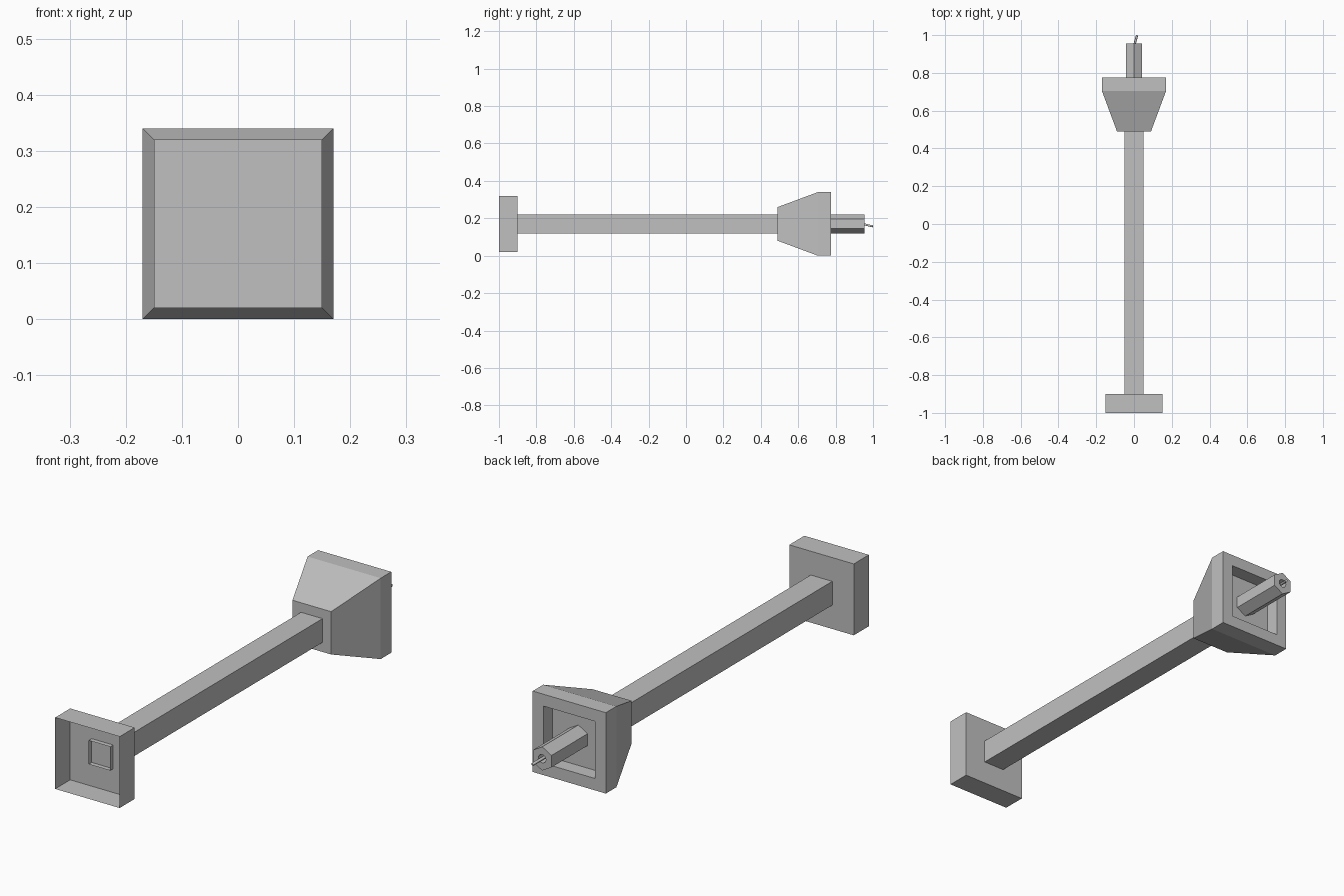
import bpy, bmesh
from math import cos, sin, pi, radians

cube = bpy.data.objects.get("Cube")
if cube:
    bpy.data.objects.remove(cube, do_unlink=True)

AXIS_Z = 0.17  # height of the long axis

grey = bpy.data.materials.new("plain_grey")
grey.use_nodes = True
colour = (0.53, 0.53, 0.53, 1)
grey.diffuse_color = colour
grey.node_tree.nodes["Principled BSDF"].inputs["Base Color"].default_value = colour


def ring_points(y, apothem, sides, count, turn):
    """Points round a regular polygon lying across the y axis."""
    step = 2 * pi / sides
    points = []
    for i in range(count):
        a = 2 * pi * i / count
        r = apothem / cos(a % step - step / 2)
        points.append((r * cos(a + turn), y, AXIS_Z + r * sin(a + turn)))
    return points


def loft(name, rings, count, turn, cap_start=False, cap_end=False):
    """Skin a list of (y, apothem, sides) rings."""
    bm = bmesh.new()
    loops = [[bm.verts.new(p) for p in ring_points(*ring, count, turn)] for ring in rings]
    for a, b in zip(loops, loops[1:]):
        for i in range(count):
            j = (i + 1) % count
            bm.faces.new((a[i], a[j], b[j], b[i]))
    if cap_start:
        bm.faces.new(loops[0][::-1])
    if cap_end:
        bm.faces.new(loops[-1])
    bmesh.ops.recalc_face_normals(bm, faces=bm.faces)
    mesh = bpy.data.meshes.new(name)
    bm.to_mesh(mesh)
    bm.free()
    mesh.materials.append(grey)
    obj = bpy.data.objects.new(name, mesh)
    bpy.context.collection.objects.link(obj)
    return obj


def square(name, profile, **caps):
    return loft(name, [(y, h, 4) for y, h in profile], 4, radians(45), **caps)


# Open tray at the front, with its floor at the back
square("end_tray", [(-1, 0.15), (-0.9, 0.15)], cap_end=True)

# Open square tube that pokes through the tray floor
square("pole", [(-0.92, 0.05), (0.5, 0.05)])

# Flared head with a shallow recess in its back
square("flared_head",
       [(0.49, 0.09), (0.705, 0.17), (0.775, 0.17), (0.775, 0.12), (0.715, 0.12)],
       cap_start=True, cap_end=True)

# Hexagonal spout with a round bore in its end
flat = 0.05 * cos(pi / 6)
loft("hex_spout",
     [(0.715, flat, 6), (0.955, flat, 6), (0.955, 0.017, 12), (0.9, 0.017, 12)],
     12, radians(30), cap_end=True)

# Thin bent wire coming out of the bore
curve = bpy.data.curves.new("wire", "CURVE")
curve.dimensions = "3D"
curve.bevel_depth = 0.006
curve.bevel_resolution = 1
curve.use_fill_caps = True
spline = curve.splines.new("POLY")
path = [(0, 0.9, AXIS_Z), (0.004, 0.955, 0.167), (0.016, 0.998, 0.157)]
spline.points.add(len(path) - 1)
for point, co in zip(spline.points, path):
    point.co = (*co, 1)
curve.materials.append(grey)
wire = bpy.data.objects.new("wire", curve)
bpy.context.collection.objects.link(wire)
